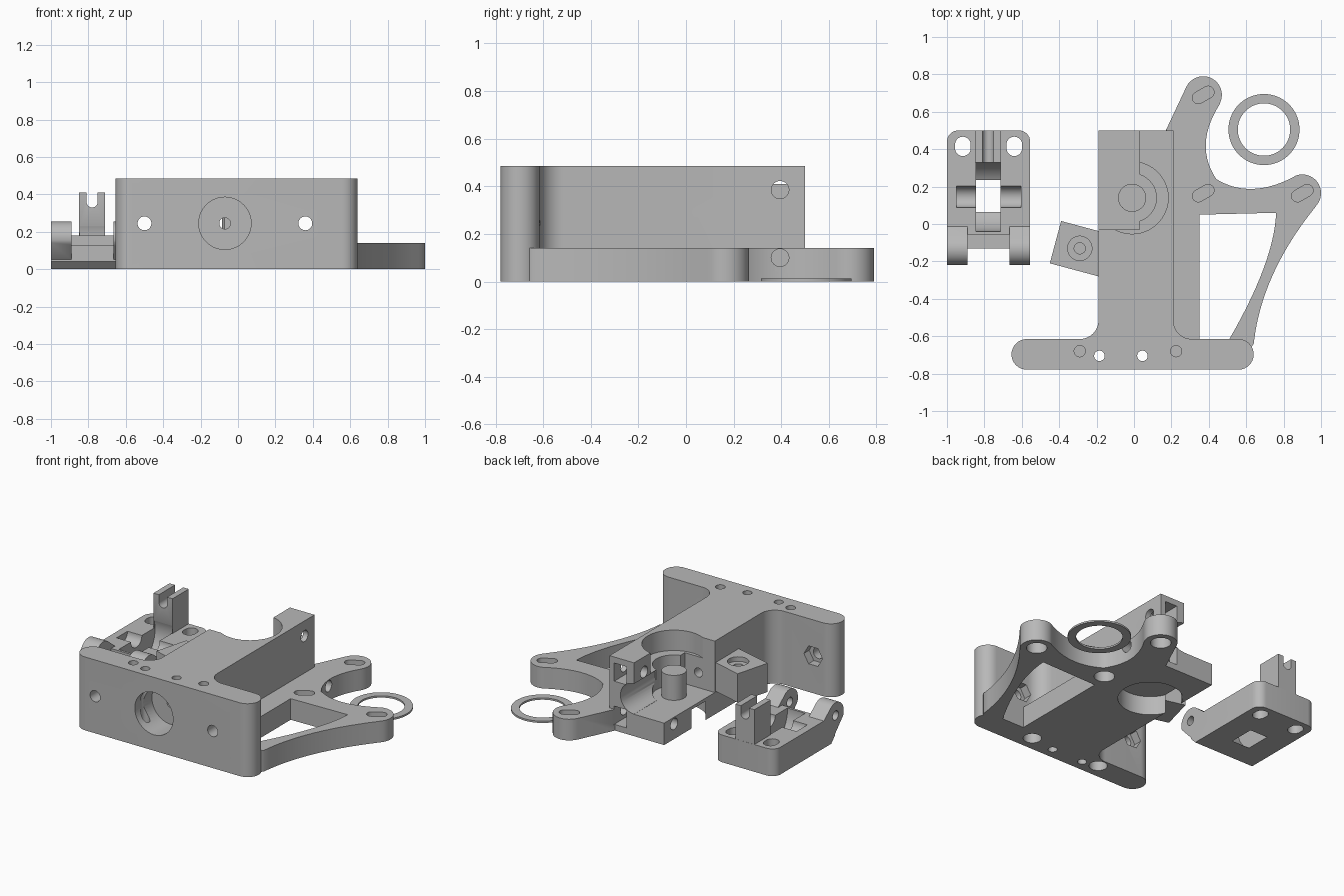
import bpy, bmesh, math
from mathutils import Matrix

if "Cube" in bpy.data.objects:
    bpy.data.objects.remove(bpy.data.objects["Cube"], do_unlink=True)

grey = bpy.data.materials.new("light grey plastic")
grey.use_nodes = True
grey.diffuse_color = (0.48, 0.48, 0.48, 1)
grey.node_tree.nodes["Principled BSDF"].inputs["Base Color"].default_value = grey.diffuse_color


def arc(cx, cy, r, start, end, n=16):
    angles = [math.radians(start + (end - start) * i / n) for i in range(n + 1)]
    return [(cx + r * math.cos(a), cy + r * math.sin(a)) for a in angles]


def bend(p, q, r, n=14):
    ts = [i / n for i in range(n + 1)]
    return [tuple((1 - t) ** 2 * a + 2 * t * (1 - t) * b + t * t * c
                  for a, b, c in zip(p, q, r)) for t in ts]


def prism(name, outline, low, high, axis="Z"):
    """Extrude an outline along an axis; X takes (y, z) points, Y takes (x, z)."""
    place = {"Z": lambda u, v, h: (u, v, h),
             "X": lambda u, v, h: (h, u, v),
             "Y": lambda u, v, h: (u, h, v)}[axis]
    bm = bmesh.new()
    face = bm.faces.new([bm.verts.new(place(u, v, low)) for u, v in outline])
    ext = bmesh.ops.extrude_face_region(bm, geom=[face])
    bmesh.ops.translate(bm, verts=[g for g in ext["geom"] if isinstance(g, bmesh.types.BMVert)],
                        vec=place(0, 0, high - low))
    bmesh.ops.recalc_face_normals(bm, faces=bm.faces)
    mesh = bpy.data.meshes.new(name)
    bm.to_mesh(mesh)
    bm.free()
    mesh.materials.append(grey)
    obj = bpy.data.objects.new(name, mesh)
    bpy.context.collection.objects.link(obj)
    return obj


def rod(u, v, r, low, high, axis="Z", sides=40):
    return prism("rod", arc(u, v, r, 0, 360 - 360 / sides, sides - 1), low, high, axis)


def box(x0, x1, y0, y1, z0, z1):
    return prism("box", [(x0, y0), (x1, y0), (x1, y1), (x0, y1)], z0, z1)


def slot(u, v, r, half, angle):
    ca, sa = half * math.cos(math.radians(angle)), half * math.sin(math.radians(angle))
    return (arc(u + ca, v + sa, r, angle - 90, angle + 90, 10)
            + arc(u - ca, v - sa, r, angle + 90, angle + 270, 10))


def combine(target, operation, *parts):
    """Apply booleans and drop the helper parts."""
    for part in parts:
        mod = target.modifiers.new("shape", "BOOLEAN")
        mod.operation, mod.solver, mod.object = operation, "EXACT", part
        bpy.context.view_layer.objects.active = target
        bpy.ops.object.modifier_apply(modifier=mod.name)
        bpy.data.objects.remove(part, do_unlink=True)


def cut(target, *parts):
    combine(target, "DIFFERENCE", *parts)


def finish(obj):
    bpy.ops.object.select_all(action="DESELECT")
    obj.select_set(True)
    bpy.context.view_layer.objects.active = obj
    bpy.ops.object.shade_smooth_by_angle(angle=math.radians(30))


# Main body: mounting slab with stem
body = prism("extruder_body",
             arc(-0.573, -0.697, 0.082, 90, 270) + arc(0.558, -0.697, 0.082, -90, 90)
             + arc(0.31, -0.515, 0.1, 270, 180) + [(0.21, 0.5), (-0.19, 0.5)]
             + arc(-0.29, -0.515, 0.1, 0, -90), 0, 0.485)

# Motor plate with two arms and a window
plate = prism("motor_plate",
              [(0, -0.7), (0.6, -0.7)] + bend((0.64, -0.64), (0.68, -0.27), (0.965, 0.085))
              + arc(0.9, 0.165, 0.1, -35, 110) + bend((0.85, 0.25), (0.62, 0.13), (0.44, 0.24))
              + bend((0.44, 0.24), (0.32, 0.42), (0.455, 0.635))[1:]
              + arc(0.37, 0.69, 0.1, -25, 155) + [(0.17, 0.5), (0, 0.4)], 0, 0.14)
cut(plate, prism("window", [(0.35, -0.7), (0.46, -0.7)]
                 + bend((0.51, -0.615), (0.75, -0.2), (0.76, 0.06)) + [(0.35, 0.05)], -0.1, 0.3))
combine(body, "UNION", plate)

# Motor screw slots above, counterbores below
for x, y in ((0.37, 0.69), (0.37, 0.165), (0.9, 0.165)):
    cut(body, prism("slot", slot(x, y, 0.032, 0.03, 30), 0.09, 0.3),
        rod(x, y, 0.062, -0.1, 0.07))

# Drive space: open side, bearing seats and guide groove
cut(body, box(-0.4, 0.03, -0.03, 0.7, 0.145, 0.7),
    rod(-0.01, 0.14, 0.193, 0.35, 0.7),
    rod(-0.01, 0.14, 0.13, 0.145, 0.6),
    rod(-0.01, 0.14, 0.195, -0.1, 0.125),
    rod(0.03, 0.246, 0.1, 0.14, 0.7, "Y"))
combine(body, "UNION", rod(-0.01, 0.14, 0.075, 0.13, 0.31))

# Clamp screw holes and square nut slots
for z in (0.1, 0.385):
    cut(body, rod(0.395, z, 0.037, -0.5, 0.5, "X"),
        box(0.085, 0.175, 0.33, 0.7, z - 0.06, z + 0.06))

# Front socket with feed channel
cut(body, rod(-0.07, 0.245, 0.14, -1, -0.6, "Y"),
    rod(-0.07, 0.245, 0.03, -0.7, 0.1, "Y"))

# Slab screw holes with hexagonal nut recesses
for x in (-0.5, 0.36):
    cut(body, rod(x, 0.245, 0.037, -1, -0.4, "Y"),
        rod(x, 0.245, 0.068, -0.67, -0.53, "Y", 6))
for x in (-0.185, 0.045):
    cut(body, rod(x, -0.705, 0.028, -0.2, 0.7))
for x in (-0.29, 0.225):
    cut(body, rod(x, -0.68, 0.03, 0.1, 0.7), rod(x, -0.68, 0.055, -0.1, 0.08))

# Tilted hinge tab
tab = box(-0.15, 0.15, -0.117, 0.117, 0.15, 0.34)
tab.data.transform(Matrix.Translation((-0.275, -0.136, 0)) @ Matrix.Rotation(math.radians(-15), 4, "Z"))
cut(tab, rod(-0.29, -0.13, 0.065, 0.31, 0.5), rod(-0.29, -0.13, 0.03, 0.17, 0.5))
combine(body, "UNION", tab)
finish(body)

# Idler: plate with rounded back corners
idler = prism("idler_arm", [(-1, -0.13), (-0.555, -0.13)] + arc(-0.615, 0.44, 0.06, 0, 90, 8)
              + arc(-0.94, 0.44, 0.06, 90, 180, 8), 0, 0.18)

# Hinge lugs with sloping underside
for x0, x1 in ((-1, -0.89), (-0.665, -0.555)):
    combine(idler, "UNION",
            prism("lug", arc(-0.135, 0.17, 0.085, 60, 200) + [(-0.12, 0.04), (0, 0.1), (0, 0.17)],
                  x0, x1, "X"))
cut(idler, prism("slope", [(-0.3, -0.1), (-0.06, -0.1), (-0.09, 0), (-0.215, 0.13), (-0.3, 0.13)],
                 -1.1, -0.4, "X"),
    rod(-0.135, 0.17, 0.03, -1.1, -0.4, "X"),
    box(-0.89, -0.665, -0.3, -0.055, 0.13, 0.4))

# Clevis post on the idler back
combine(idler, "UNION", box(-0.85, -0.71, 0.33, 0.499, 0.1, 0.41))
cut(idler, prism("notch", arc(-0.78, 0.36, 0.03, 180, 360) + [(-0.75, 0.6), (-0.81, 0.6)],
                 0.2, 0.7, "Y"))

# Roller window, axle saddle and screw slots
cut(idler, rod(0.15, 0.17, 0.19, -0.845, -0.715, "X"),
    rod(0.145, 0.18, 0.057, -0.95, -0.605, "X"))
for x in (-0.915, -0.64):
    cut(idler, prism("slot", slot(x, 0.415, 0.042, 0.01, 90), -0.1, 0.5))
finish(idler)

# Loose washer ring
ring = rod(0.695, 0.505, 0.19, 0, 0.012, sides=64)
ring.name = "washer_ring"
cut(ring, rod(0.695, 0.505, 0.14, -0.1, 0.1, sides=64))
finish(ring)
